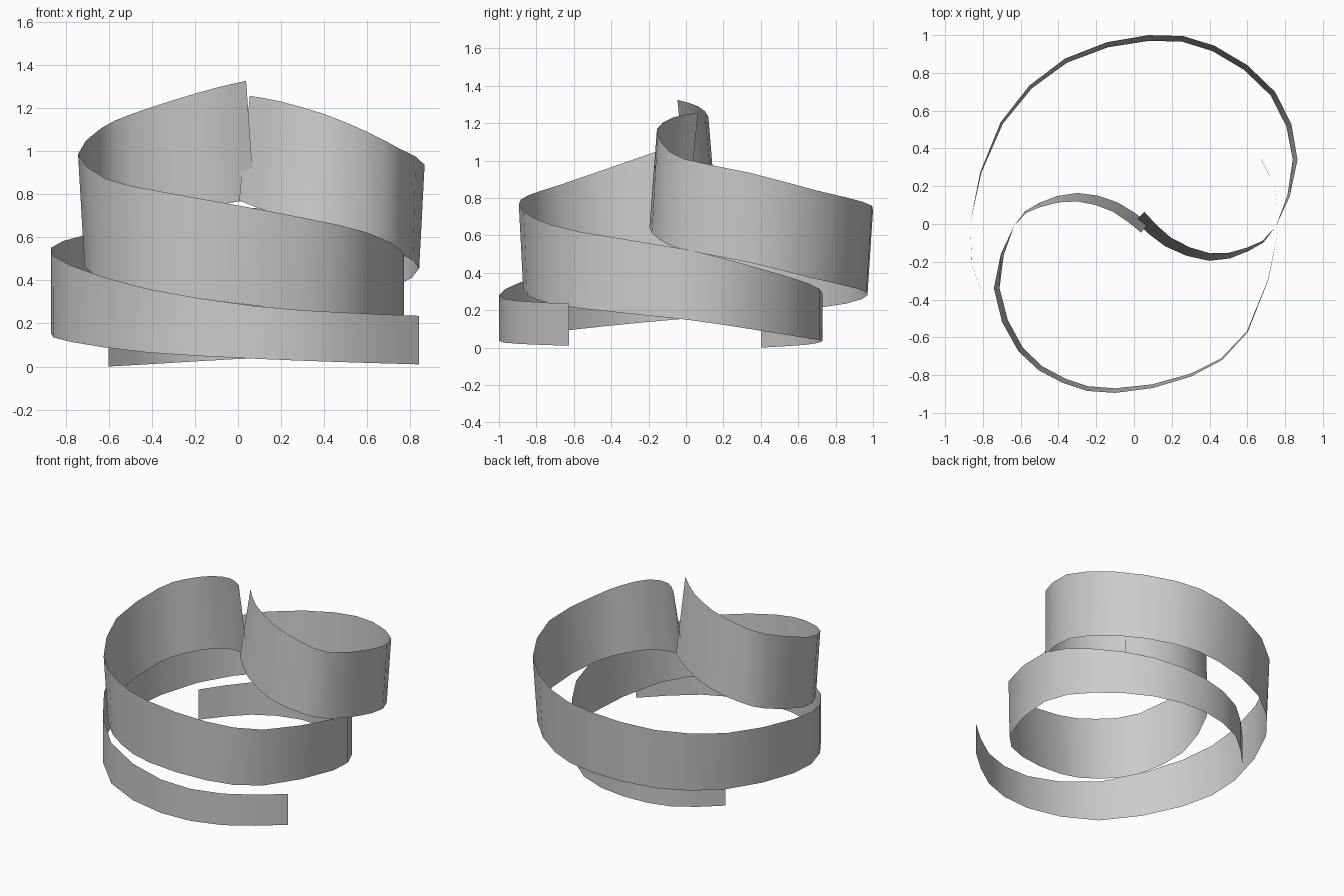
import bpy
from mathutils import Vector

# Key rows along each ribbon: x, y, top z, bottom z, sideways lean of the lower edge
LONG = [
    (.03, .04, 1.255, .77, .07), (.18, -.095, 1.23, .71, .055), (.4, -.175, 1.17, .645, .04),
    (.6, -.135, 1.09, .58, .02), (.75, -.015, 1.01, .525, 0), (.853, .34, .935, .455, -.025),
    (.735, .69, .84, .37, -.03), (.42, .93, .78, .315, -.03), (.08, .985, .735, .28, -.03),
    (-.36, .865, .67, .235, -.024), (-.7, .535, .61, .195, -.014), (-.868, 0, .55, .155, 0),
    (-.78, -.43, .47, .115, 0), (-.42, -.86, .36, .065, 0), (.08, -1.0, .28, .036, 0),
    (.5, -.895, .25, .02, 0), (.84, -.625, .235, .01, 0),
]
SHORT = [
    (.057, -.02, 1.325, .775, .064), (-.1, .09, 1.29, .75, .055), (-.3, .142, 1.235, .69, .045),
    (-.5, .1, 1.17, .62, .022), (-.635, -.01, 1.105, .56, 0), (-.727, -.34, .985, .465, -.03),
    (-.6, -.665, .87, .39, -.03), (-.37, -.83, .815, .345, -.026), (-.1, -.882, .765, .305, -.024),
    (.3, -.8, .69, .255, -.015), (.6, -.57, .62, .21, -.006), (.77, 0, .525, .15, 0),
    (.66, .37, .43, .095, 0), (.37, .65, .345, .05, 0), (0, .73, .29, .035, 0),
    (-.34, .64, .25, .015, 0), (-.6, .4, .22, 0, 0),
]


def smooth_rows(rows, steps=2):
    """Catmull-Rom resampling of the key rows."""
    pts = [Vector(r) for r in rows]
    pts = [2 * pts[0] - pts[1]] + pts + [2 * pts[-1] - pts[-2]]
    out = []
    for a, b, c, d in zip(pts, pts[1:], pts[2:], pts[3:]):
        for k in range(steps):
            t = k / steps
            out.append(.5 * (2 * b + (c - a) * t + (2 * a - 5 * b + 4 * c - d) * t * t
                             + (3 * b - a - 3 * c + d) * t ** 3))
    return out + [pts[-2]]


def ribbon(name, rows):
    """Single-sided band swept along the rows."""
    pts = smooth_rows(rows)
    n = len(pts)
    verts, faces = [], []
    for i, p in enumerate(pts):
        q, r = pts[max(i - 1, 0)], pts[min(i + 1, n - 1)]
        side = Vector((r[1] - q[1], q[0] - r[0])).normalized() * p[4] / 2
        verts.append((p[0] - side.x, p[1] - side.y, p[2]))
        verts.append((p[0] + side.x, p[1] + side.y, max(p[3], 0)))
    for i in range(n - 1):
        faces.append((2 * i, 2 * i + 1, 2 * i + 3, 2 * i + 2))
    mesh = bpy.data.meshes.new(name)
    mesh.from_pydata(verts, [], faces)
    mesh.shade_smooth()
    obj = bpy.data.objects.new(name, mesh)
    bpy.context.collection.objects.link(obj)
    return obj


# Two interlocking spiral bands
ribbon("long_spiral_band", LONG)
ribbon("short_spiral_band", SHORT)
